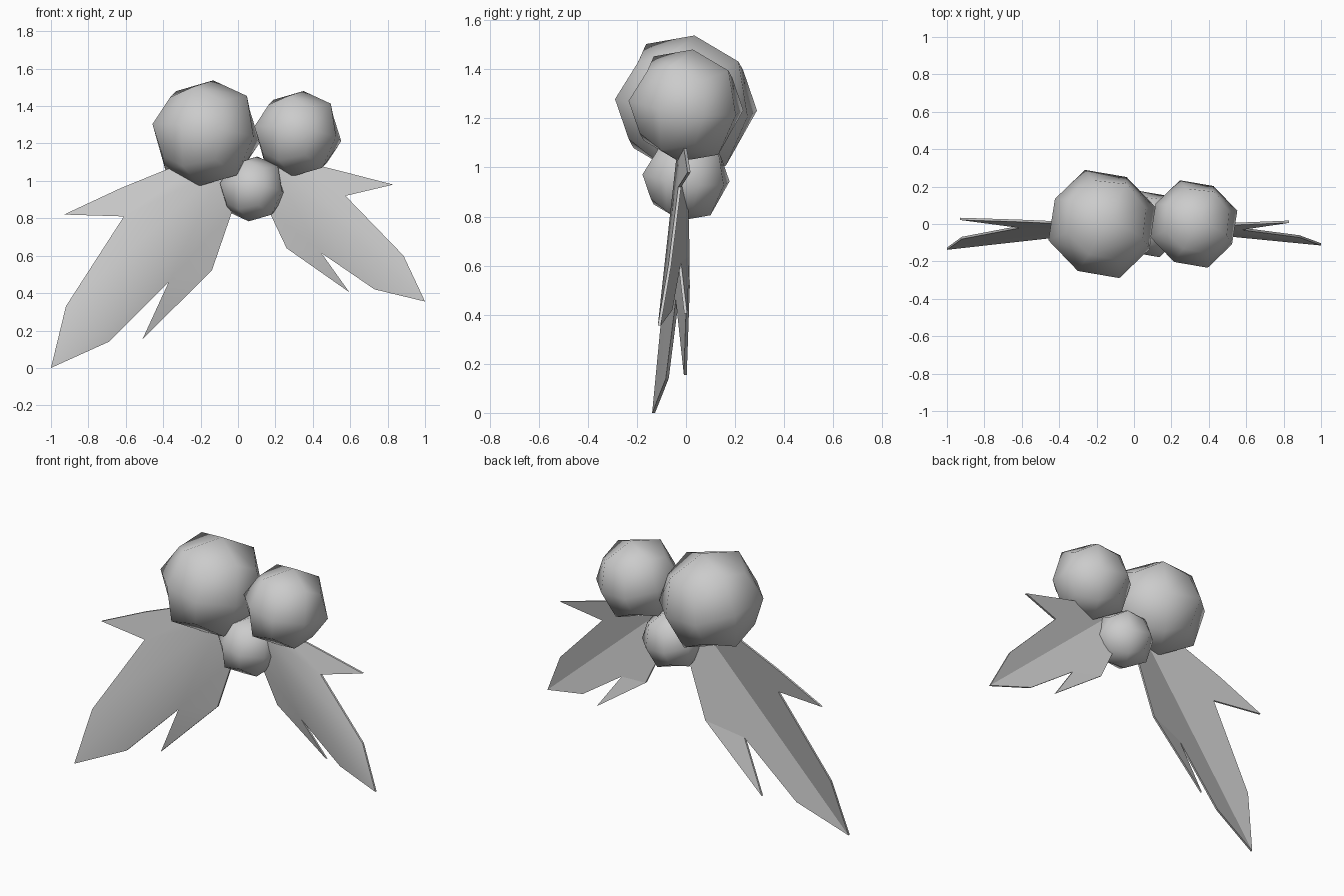
import bpy
import bmesh
from mathutils import Matrix, Vector

if "Cube" in bpy.data.objects:
    bpy.data.objects.remove(bpy.data.objects["Cube"])

grey = bpy.data.materials.new("plain grey")
grey.use_nodes = True
grey.diffuse_color = (0.6, 0.6, 0.6, 1)
grey.node_tree.nodes["Principled BSDF"].inputs["Base Color"].default_value = (0.6, 0.6, 0.6, 1)


def add_object(name, bm):
    mesh = bpy.data.meshes.new(name)
    bm.to_mesh(mesh)
    bm.free()
    mesh.materials.append(grey)
    obj = bpy.data.objects.new(name, mesh)
    bpy.context.collection.objects.link(obj)
    return obj


# Berries: tilted cubes rounded by one level of subdivision
side = Vector((-0.454, -0.875, 0.167))
up = Vector((0.13, 0.12, 0.984))
tilt = Matrix((side, up, side.cross(up))).transposed().to_4x4()


def berry(name, centre, radius):
    bm = bmesh.new()
    bmesh.ops.create_cube(bm, size=2 * radius, matrix=tilt)
    for face in bm.faces:
        face.smooth = True
    obj = add_object(name, bm)
    obj.location = centre
    rounding = obj.modifiers.new("rounding", 'SUBSURF')
    rounding.levels = rounding.render_levels = 1
    rounding.use_limit_surface = False


berry("large_berry", (-0.17, 0, 1.255), 0.287)
berry("medium_berry", (0.32, 0, 1.252), 0.232)
berry("small_berry", (0.08, 0, 0.957), 0.176)


# Leaves: two halves folded back from a straight midrib;
# an outline point may carry an extra backward bend
def leaf(name, base, tip, base_y, tip_y, upper, lower, thickness=0.012):
    base, tip = Vector(base), Vector(tip)
    rib = tip - base
    across = Vector((-rib.y, rib.x)).normalized()

    def place(x, z, bend=0):
        offset = Vector((x, z)) - base
        along = offset.dot(rib) / rib.length_squared
        y = base_y + (tip_y - base_y) * along + 0.23 * abs(offset.dot(across))
        return (x, y + bend, z)

    bm = bmesh.new()
    base_vert = bm.verts.new(place(*base))
    tip_vert = bm.verts.new(place(*tip))
    for outline in (upper, lower):
        edge = [bm.verts.new(place(*p)) for p in outline]
        bm.faces.new([base_vert] + edge + [tip_vert])
    bmesh.ops.recalc_face_normals(bm, faces=bm.faces[:])
    if bm.faces[:][0].normal.y > 0:
        bmesh.ops.reverse_faces(bm, faces=bm.faces[:])
    front = bm.faces[:]
    back = bmesh.ops.duplicate(bm, geom=bm.verts[:] + bm.edges[:] + front)
    back_faces = [g for g in back["geom"] if isinstance(g, bmesh.types.BMFace)]
    back_verts = [g for g in back["geom"] if isinstance(g, bmesh.types.BMVert)]
    bmesh.ops.translate(bm, verts=back_verts, vec=(0, thickness, 0))
    bmesh.ops.reverse_faces(bm, faces=back_faces)
    rim = [e for e in bm.edges if e.is_boundary]
    bmesh.ops.bridge_loops(bm, edges=rim)
    bmesh.ops.recalc_face_normals(bm, faces=bm.faces[:])
    # Soft front, crisp back and rim
    for face in bm.faces:
        face.smooth = face in front
    bmesh.ops.triangulate(bm, faces=[f for f in bm.faces if len(f.verts) > 4])
    add_object(name, bm)


leaf("right_leaf", (-0.08, 1.07), (-1, 0), -0.035, -0.138,
     [(-0.2, 1.09), (-0.36, 1.07), (-0.63, 0.96), (-0.93, 0.82), (-0.61, 0.81), (-0.92, 0.33)],
     [(0.01, 0.96), (-0.03, 0.84), (-0.14, 0.52), (-0.51, 0.155, 0.035), (-0.37, 0.46), (-0.69, 0.14)])
leaf("left_leaf", (0.18, 1.08), (1, 0.355), -0.035, -0.115,
     [(0.3, 1.1), (0.44, 1.08), (0.56, 1.05), (0.83, 0.98), (0.575, 0.92), (0.885, 0.6)],
     [(0.12, 0.97), (0.16, 0.85), (0.26, 0.64), (0.595, 0.405, 0.03), (0.445, 0.615), (0.73, 0.42)])
